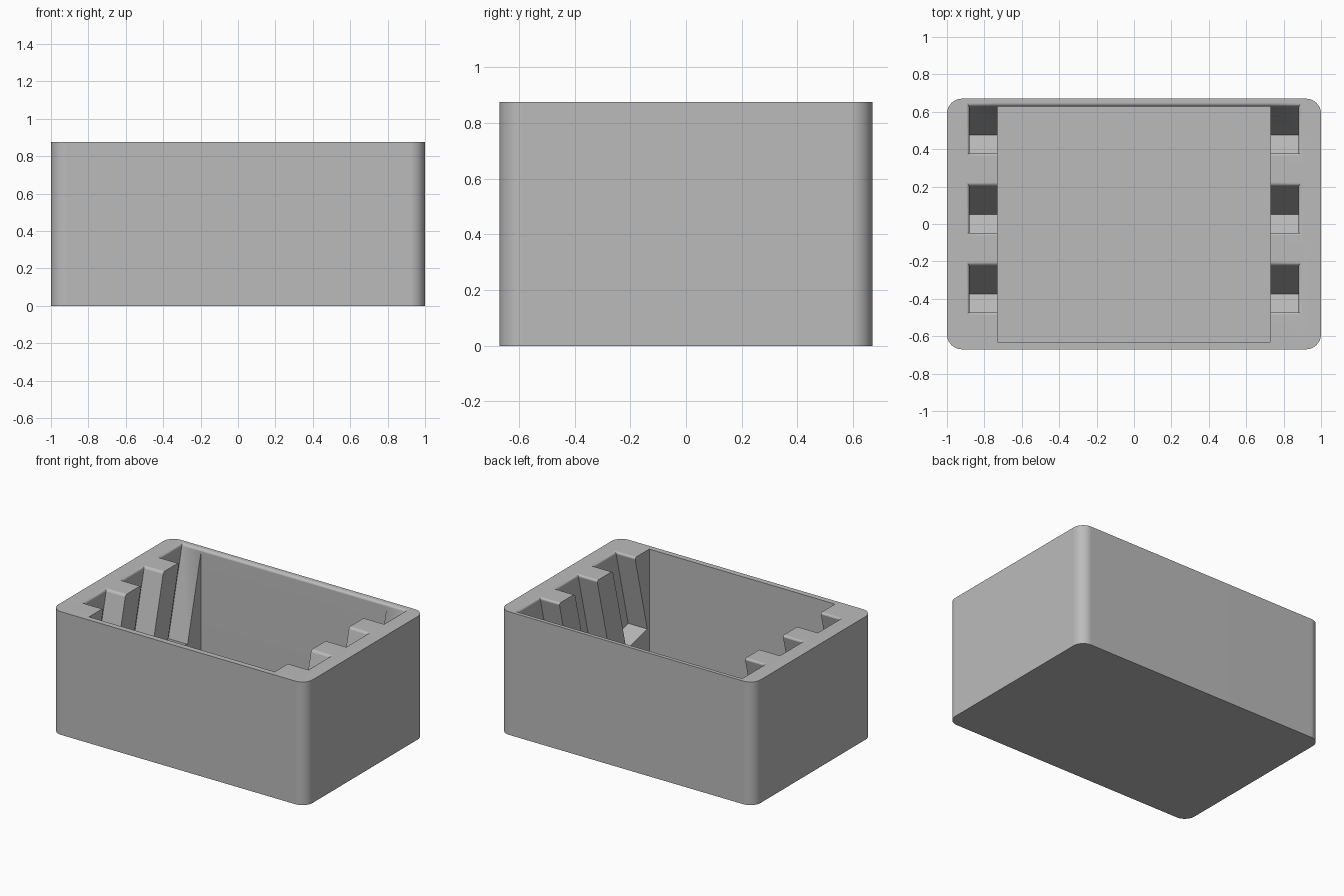
import bpy, bmesh, math

if "Cube" in bpy.data.objects:
    bpy.data.objects.remove(bpy.data.objects["Cube"])

H = 0.875            # box height
W, D, R = 1.0, 0.67, 0.08   # half width, half depth, corner radius
CX, CY = 0.73, 0.63  # cavity half sizes
FLOOR = 0.04
SLOT_X = 0.88        # slot reach into the side walls
T = math.tan(math.radians(14))   # slot lean

grey = bpy.data.materials.new("grey")
grey.diffuse_color = (0.5, 0.5, 0.5, 1)
grey.use_nodes = True
grey.node_tree.nodes["Principled BSDF"].inputs["Base Color"].default_value = grey.diffuse_color


def prism(name, points, offset):
    """Extrude a closed 3D profile along offset."""
    bm = bmesh.new()
    face = bm.faces.new([bm.verts.new(p) for p in points])
    ext = bmesh.ops.extrude_face_region(bm, geom=[face])["geom"]
    bmesh.ops.translate(bm, vec=offset, verts=[v for v in ext if isinstance(v, bmesh.types.BMVert)])
    bmesh.ops.recalc_face_normals(bm, faces=bm.faces)
    mesh = bpy.data.meshes.new(name)
    bm.to_mesh(mesh)
    bm.free()
    mesh.materials.append(grey)
    ob = bpy.data.objects.new(name, mesh)
    bpy.context.collection.objects.link(ob)
    return ob


def cut(target, cutter):
    mod = target.modifiers.new("cut", 'BOOLEAN')
    mod.operation, mod.solver, mod.object = 'DIFFERENCE', 'EXACT', cutter
    bpy.context.view_layer.objects.active = target
    bpy.ops.object.modifier_apply(modifier=mod.name)
    bpy.data.objects.remove(cutter)


# Outer block with rounded vertical corners
outline = []
for i, (sx, sy) in enumerate([(1, 1), (-1, 1), (-1, -1), (1, -1)]):
    for k in range(11):
        a = math.radians(90 * i + 9 * k)
        outline.append((sx * (W - R) + R * math.cos(a), sy * (D - R) + R * math.sin(a), 0))
box = prism("slotted_box", outline, (0, 0, H))

# Main cavity
cut(box, prism("cavity_cutter", [(-CX, -CY, FLOOR), (CX, -CY, FLOOR), (CX, CY, FLOOR), (-CX, CY, FLOOR)],
               (0, 0, H)))

# Three leaning slots in both side walls, each with a floor square to its lean
TOP = 0.3            # cutter height above the rim
for back in (-0.22, 0.205, CY):
    front = back - 0.249
    low_y, low_z = back - 0.154, H - 0.154 / T
    high_y, high_z = low_y - 0.234, low_z + 0.234 * T
    pts = [(back + TOP * T, H + TOP), (back, H), (low_y, low_z), (high_y, high_z),
           (front + TOP * T, H + TOP)]
    cut(box, prism("slot_cutter", [(-SLOT_X, y, z) for y, z in pts], (2 * SLOT_X, 0, 0)))

# Rounded lip around the slot mouths and the back cavity edge
bm = bmesh.new()
bm.from_mesh(box.data)
bmesh.ops.remove_doubles(bm, verts=bm.verts, dist=0.0005)
bmesh.ops.dissolve_limit(bm, angle_limit=0.002, verts=bm.verts, edges=bm.edges)


def is_lip(e):
    if len(e.link_faces) != 2 or e.calc_face_angle(0) < 0.5:
        return False
    for v in e.verts:
        x, y, z = v.co
        if abs(z - H) > 0.001 or abs(x) > SLOT_X + 0.005 or abs(y) > CY + 0.005:
            return False
    on_side = all(abs(abs(v.co.x) - CX) < 0.002 for v in e.verts) and \
        e.verts[0].co.x * e.verts[1].co.x > 0
    on_front = all(v.co.y < -CY + 0.002 for v in e.verts)
    return not (on_side or on_front)


bmesh.ops.bevel(bm, geom=[e for e in bm.edges if is_lip(e)], offset=0.018, segments=4,
                profile=0.5, affect='EDGES', clamp_overlap=False)
bm.to_mesh(box.data)
bm.free()

# Smooth rounded parts, keep the flats flat
bpy.ops.object.select_all(action='DESELECT')
box.select_set(True)
bpy.context.view_layer.objects.active = box
bpy.ops.object.shade_smooth_by_angle(angle=math.radians(30))
weighted = box.modifiers.new("flat_sides", 'WEIGHTED_NORMAL')
weighted.keep_sharp = True
